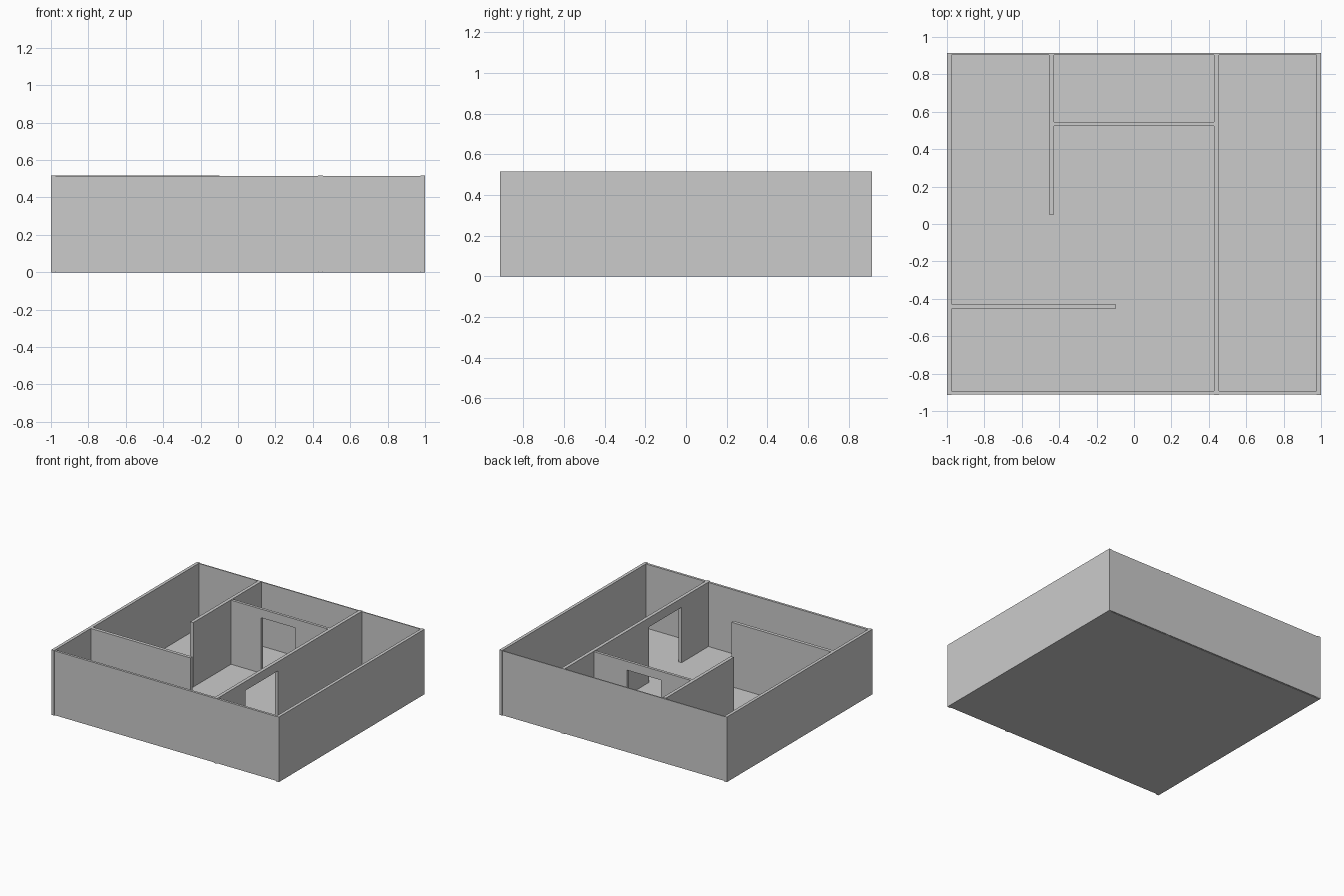
import bpy, bmesh
from mathutils import Vector

if "Cube" in bpy.data.objects:
    bpy.data.objects.remove(bpy.data.objects["Cube"])

H = 0.517       # height of the main walls
DOOR_H = 0.445  # height of the door heads


def wall(name, axis, start, end, near, far, z0=0.0, z1=H, door=None):
    """Wall elevation drawn along one axis, then extruded through its thickness."""
    outline = [(start, z0)]
    if door:
        a, b = door
        outline += [(a, z0), (a, DOOR_H), (b, DOOR_H), (b, z0)]
    outline += [(end, z0), (end, z1), (start, z1)]
    if axis == 'x':
        points = [Vector((u, near, z)) for u, z in outline]
        depth = Vector((0, far - near, 0))
    else:
        points = [Vector((near, u, z)) for u, z in outline]
        depth = Vector((far - near, 0, 0))
    bm = bmesh.new()
    face = bm.faces.new([bm.verts.new(p) for p in points])
    result = bmesh.ops.extrude_face_region(bm, geom=[face])
    moved = [g for g in result['geom'] if isinstance(g, bmesh.types.BMVert)]
    bmesh.ops.translate(bm, vec=depth, verts=moved)
    bmesh.ops.recalc_face_normals(bm, faces=bm.faces)
    mesh = bpy.data.meshes.new(name)
    bm.to_mesh(mesh)
    bm.free()
    obj = bpy.data.objects.new(name, mesh)
    bpy.context.collection.objects.link(obj)
    return obj


# Floor slab
wall("floor", 'x', -0.985, 0.985, -0.905, 0.905, 0.0, 0.005)

# Side walls and the long dividing wall with its doorway
wall("left_wall", 'y', -0.915, 0.915, -1.0, -0.975)
wall("right_wall", 'y', -0.915, 0.915, 0.975, 1.0)
wall("long_partition", 'y', -0.915, 0.915, 0.428, 0.455, door=(-0.556, -0.147))

# Front and back walls, in two lengths split by the dividing wall
for label, x0, x1 in (("main", -0.975, 0.428), ("side_room", 0.455, 0.975)):
    wall("front_wall_" + label, 'x', x0, x1, -0.912, -0.893, 0.003, 0.514)
    wall("back_wall_" + label, 'x', x0, x1, 0.904, 0.913, 0.003, 0.514)

# Inner partitions
wall("back_left_partition", 'y', 0.05, 0.904, -0.455, -0.428)
wall("back_room_partition", 'x', -0.428, 0.428, 0.524, 0.546, z1=0.514, door=(-0.163, 0.136))
wall("front_left_partition", 'x', -0.975, -0.10, -0.455, -0.428)
